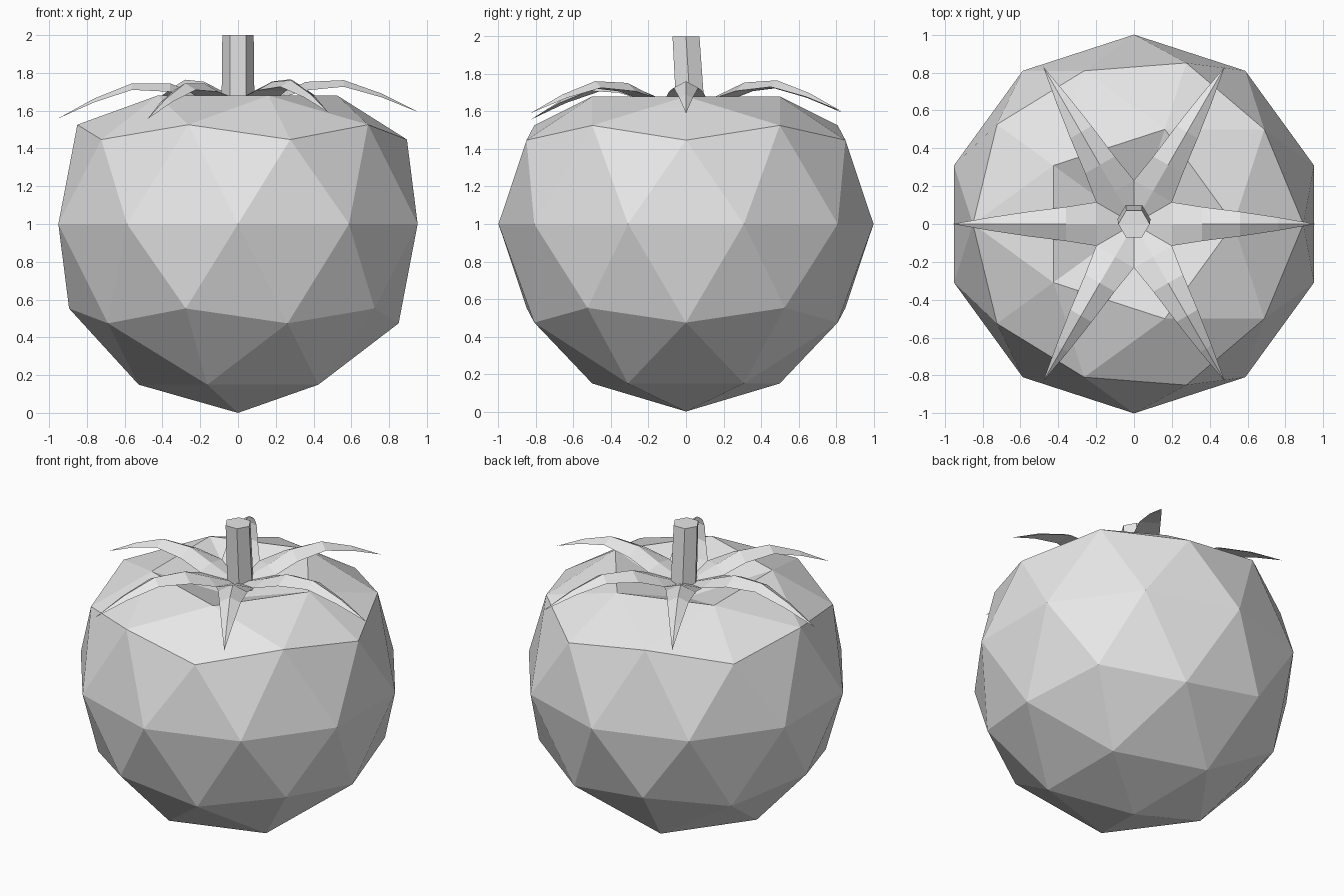
import bpy, bmesh
from math import cos, sin, tan, pi, radians
from mathutils import Vector, Matrix

cube = bpy.data.objects.get("Cube")
if cube:
    bpy.data.objects.remove(cube, do_unlink=True)

grey = bpy.data.materials.new("plain_grey")
grey.use_nodes = True
grey.diffuse_color = (0.8, 0.8, 0.8, 1)
grey.node_tree.nodes["Principled BSDF"].inputs["Base Color"].default_value = (0.8, 0.8, 0.8, 1)


def finish(bm, name):
    mesh = bpy.data.meshes.new(name)
    bm.to_mesh(mesh)
    bm.free()
    mesh.materials.append(grey)
    obj = bpy.data.objects.new(name, mesh)
    bpy.context.collection.objects.link(obj)
    return obj


# Fruit: faceted ball with a flattened rim and a dimple at the stem
bm = bmesh.new()
bmesh.ops.create_icosphere(bm, subdivisions=2, radius=1, matrix=Matrix.Translation((0, 0, 1)))
for v in bm.verts:
    if v.co.z > 1.95:
        v.co.z = 1.5
    elif v.co.z > 1.8:
        v.co.z = 1.68
finish(bm, "fruit_body")

# Calyx: six arched, ridged sepals meeting in a sunken centre
# Stations: distance out, half width, edge height, ridge height
STATIONS = [
    (0, 0, 1.60, 1.60),
    (0.2, 0.2 * tan(pi / 6), 1.66, 1.68),
    (0.36, 0.09, 1.70, 1.745),
    (0.56, 0.065, 1.71, 1.745),
    (0.76, 0.035, 1.645, 1.665),
    (0.96, 0, 1.555, 1.555),
]
LIFTS = (0.035, 0.045, 0.04, 0, 0, 0.035)

bm = bmesh.new()
for k, lift in enumerate(LIFTS):
    turn = Matrix.Rotation(radians(60 * k), 3, "Z")
    rows = []
    for r, half, edge_z, ridge_z in STATIONS:
        up = lift * max(0, r - 0.2) / 0.76
        points = ((r, half, edge_z + up), (r, 0, ridge_z + up), (r, -half, edge_z + up))
        rows.append([bm.verts.new(turn @ Vector(p)) for p in points])
    for i, ((l0, m0, r0), (l1, m1, r1)) in enumerate(zip(rows, rows[1:])):
        bm.faces.new((m0, m1, l1, l0))
        bm.faces.new((r0, r1, m1, m0))
        if i > 0:
            bm.faces.new((l0, l1, r1, r0))
bmesh.ops.remove_doubles(bm, verts=bm.verts[:], dist=0.003)
finish(bm, "calyx")

# Stem: slightly leaning six-sided post
bm = bmesh.new()
rings = []
for z, radius, offset in ((1.56, 0.088, 0.027), (2.0, 0.083, 0)):
    rings.append([bm.verts.new((radius * cos(a * pi / 3), offset + radius * sin(a * pi / 3), z))
                  for a in range(6)])
low, high = rings
for i in range(6):
    j = (i + 1) % 6
    bm.faces.new((low[i], low[j], high[j], high[i]))
bm.faces.new(high)
bm.faces.new(low[::-1])
finish(bm, "stem")
